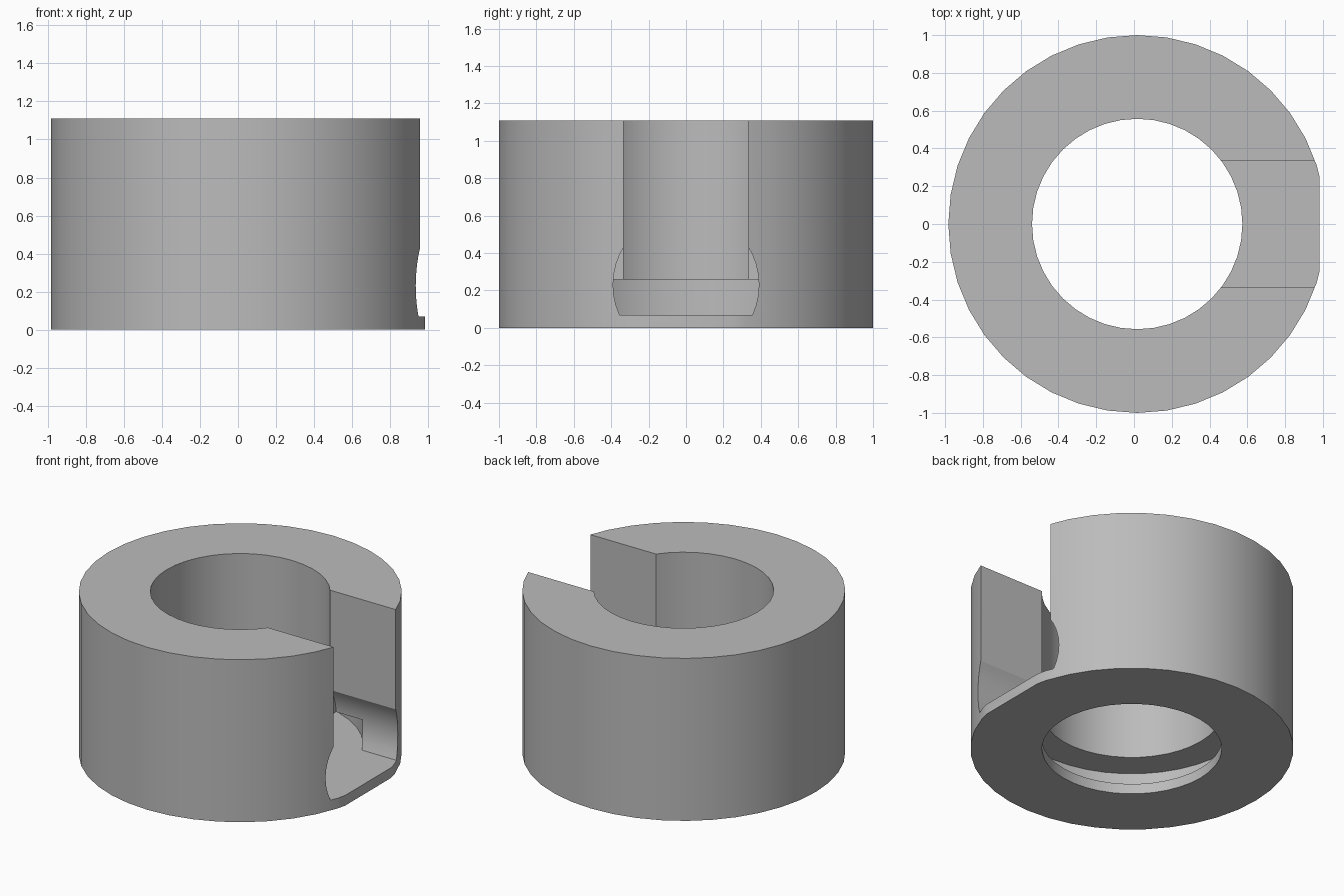
import bpy, bmesh, math

CX = 0.017       # ring axis, shifted because one side is flattened
SIDES = 40

cube = bpy.data.objects.get("Cube")
if cube:
    bpy.data.objects.remove(cube, do_unlink=True)

grey = bpy.data.materials.new("plain grey")
grey.use_nodes = True
colour = (0.5, 0.5, 0.5, 1)
grey.diffuse_color = colour
grey.node_tree.nodes["Principled BSDF"].inputs["Base Color"].default_value = colour


def add_mesh(name, bm):
    bmesh.ops.recalc_face_normals(bm, faces=bm.faces)
    mesh = bpy.data.meshes.new(name)
    bm.to_mesh(mesh)
    bm.free()
    mesh.materials.append(grey)
    obj = bpy.data.objects.new(name, mesh)
    bpy.context.collection.objects.link(obj)
    return obj


def lathe(name, profile):
    """Revolve a closed (radius, z) outline around the ring axis."""
    bm = bmesh.new()
    rings = []
    for i in range(SIDES):
        a = math.tau * i / SIDES
        rings.append([bm.verts.new((CX + r * math.cos(a), r * math.sin(a), z))
                      for r, z in profile])
    n = len(profile)
    for i in range(SIDES):
        p, q = rings[i], rings[(i + 1) % SIDES]
        for j in range(n):
            k = (j + 1) % n
            bm.faces.new((p[j], q[j], q[k], p[k]))
    return add_mesh(name, bm)


def prism_x(name, outline, x0, x1):
    """Extrude a (y, z) outline along x."""
    bm = bmesh.new()
    near = [bm.verts.new((x0, y, z)) for y, z in outline]
    far = [bm.verts.new((x1, y, z)) for y, z in outline]
    bm.faces.new(near)
    bm.faces.new(far)
    for i in range(len(outline)):
        k = (i + 1) % len(outline)
        bm.faces.new((near[i], near[k], far[k], far[i]))
    return add_mesh(name, bm)


def rect(half, z0, z1):
    return [(-half, z0), (half, z0), (half, z1), (-half, z1)]


# Ring with a through bore and a wider undercut above the thin floor
INNER, OUTER, UNDER = 0.557, 1.0, 0.76
TOP, LEDGE, FLOOR = 1.11, 0.26, 0.07
ring = lathe("slotted_ring", [
    (INNER, 0), (OUTER, 0), (OUTER, TOP), (INNER, TOP),
    (INNER, LEDGE), (UNDER, LEDGE), (UNDER, FLOOR), (INNER, FLOOR)])

# Round side pocket with a flat bottom
R, ZC, STEPS = 0.39, 0.23, 28
low = math.asin((FLOOR - ZC) / R)
angles = [low + (math.pi - 2 * low) * i / STEPS for i in range(STEPS + 1)]
pocket = prism_x("pocket_cutter",
                 [(R * math.cos(a), ZC + R * math.sin(a)) for a in angles], 0.47, 1.4)

# Straight slot open to the top, and the flattened side
slot = prism_x("slot_cutter", rect(0.335, 0.2, 1.4), 0.2, 1.4)
flat = prism_x("flat_cutter", rect(0.8, -0.2, 1.4), 0.983, 1.4)

# The pocket is capped at the slot height, so cut it before the slot
bpy.ops.object.select_all(action='DESELECT')
bpy.context.view_layer.objects.active = ring
ring.select_set(True)
for cutter in (flat, pocket, slot):
    cutter.hide_render = True
    mod = ring.modifiers.new(cutter.name, 'BOOLEAN')
    mod.operation = 'DIFFERENCE'
    mod.solver = 'EXACT'
    mod.object = cutter
    bpy.ops.object.modifier_apply(modifier=mod.name)
    bpy.data.objects.remove(cutter, do_unlink=True)

bpy.ops.object.shade_smooth_by_angle(angle=math.radians(25))
